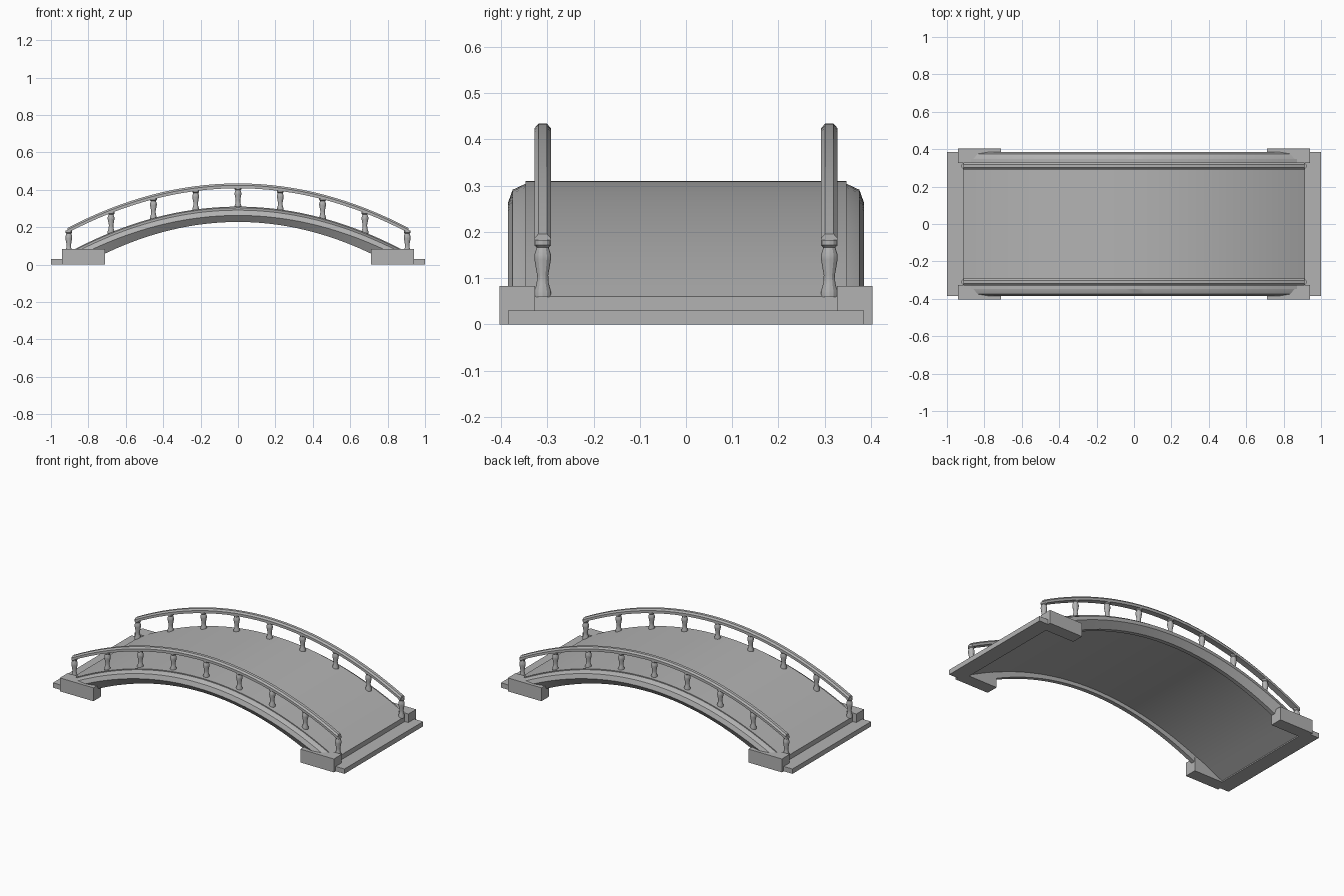
import bpy, math

cube = bpy.data.objects.get("Cube")
if cube:
    bpy.data.objects.remove(cube)

stone = bpy.data.materials.new("grey_stone")
stone.use_nodes = True
GREY = (0.45, 0.45, 0.45, 1)
stone.diffuse_color = GREY
stone.node_tree.nodes["Principled BSDF"].inputs["Base Color"].default_value = GREY

SPAN = 0.915      # half length of the arch
STEPS = 32


def make(name, verts, faces):
    mesh = bpy.data.meshes.new(name)
    mesh.from_pydata(verts, [], faces)
    mesh.materials.append(stone)
    obj = bpy.data.objects.new(name, mesh)
    bpy.context.collection.objects.link(obj)
    bpy.ops.object.select_all(action='DESELECT')
    obj.select_set(True)
    bpy.context.view_layer.objects.active = obj
    bpy.ops.object.mode_set(mode='EDIT')
    bpy.ops.mesh.select_all(action='SELECT')
    bpy.ops.mesh.normals_make_consistent(inside=False)
    bpy.ops.object.mode_set(mode='OBJECT')
    bpy.ops.object.shade_smooth_by_angle(angle=math.radians(25))
    return obj


def loft(name, rings):
    """Skin closed rings of equal size and cap both ends."""
    n = len(rings[0])
    verts = [v for ring in rings for v in ring]
    faces = [(i * n + j, i * n + (j + 1) % n,
              (i + 1) * n + (j + 1) % n, (i + 1) * n + j)
             for i in range(len(rings) - 1) for j in range(n)]
    faces += [tuple(range(n)), tuple(range(len(verts) - n, len(verts)))]
    return make(name, verts, faces)


def arch(name, section, half):
    """Sweep (y, crown height, drop) points along the arch."""
    rings = []
    for i in range(STEPS + 1):
        x = half * (2 * i / STEPS - 1)
        t = (x / SPAN) ** 2
        rings.append([(x, y, max(z - d * t, 0.002)) for y, z, d in section])
    return loft(name, rings)


def box(name, x0, x1, y0, y1, z0, z1):
    return loft(name, [[(x, y0, z0), (x, y1, z0), (x, y1, z1), (x, y0, z1)]
                       for x in (x0, x1)])


# Walkway
arch("deck", [(-0.347, 0.31, 0.25), (0.347, 0.31, 0.25),
              (0.347, 0.25, 0.25), (-0.347, 0.25, 0.25)], SPAN)

# Turned post outline: radius, fraction of height
POST = [(0.018, 0), (0.018, 0.1), (0.013, 0.24), (0.012, 0.38), (0.018, 0.66),
        (0.018, 0.74), (0.013, 0.87), (0.018, 0.91), (0.018, 1)]


def post(name, x, y):
    t = (x / SPAN) ** 2
    base = 0.304 - 0.25 * t
    height = 0.412 - 0.235 * t - base
    rings = [[(x + r * math.cos(k * math.tau / 12), y + r * math.sin(k * math.tau / 12),
               base + f * height) for k in range(12)] for r, f in POST]
    loft(name, rings)


for side, s in (("left", 1), ("right", -1)):
    end = 1.0 if s > 0 else -1.0
    # Landing slab at each end of the walkway
    box(f"{side}_landing", end * 0.905, end, -0.385, 0.385, 0, 0.03)

for side, s in (("back", 1), ("front", -1)):
    # Bevelled outer beam
    arch(f"{side}_beam", [(s * 0.33, 0.305, 0.25), (s * 0.345, 0.305, 0.25),
                          (s * 0.375, 0.291, 0.25), (s * 0.385, 0.263, 0.25),
                          (s * 0.355, 0.228, 0.28), (s * 0.33, 0.228, 0.28)], 0.86)
    # Handrail with bevelled top
    arch(f"{side}_handrail", [(s * 0.31 + y, z, 0.24) for y, z in
                              ((-0.018, 0.408), (0.018, 0.408), (0.018, 0.424),
                               (0.009, 0.434), (-0.009, 0.434), (-0.018, 0.424))], 0.912)
    # Evenly spaced posts
    for i in range(-4, 5):
        post(f"{side}_post_{i + 5}", i * 0.2262, s * 0.31)
    # Corner blocks
    for name, e in (("left", 1), ("right", -1)):
        box(f"{side}_{name}_block", e * 0.71, e * 0.94, s * 0.327, s * 0.403, 0, 0.083)
